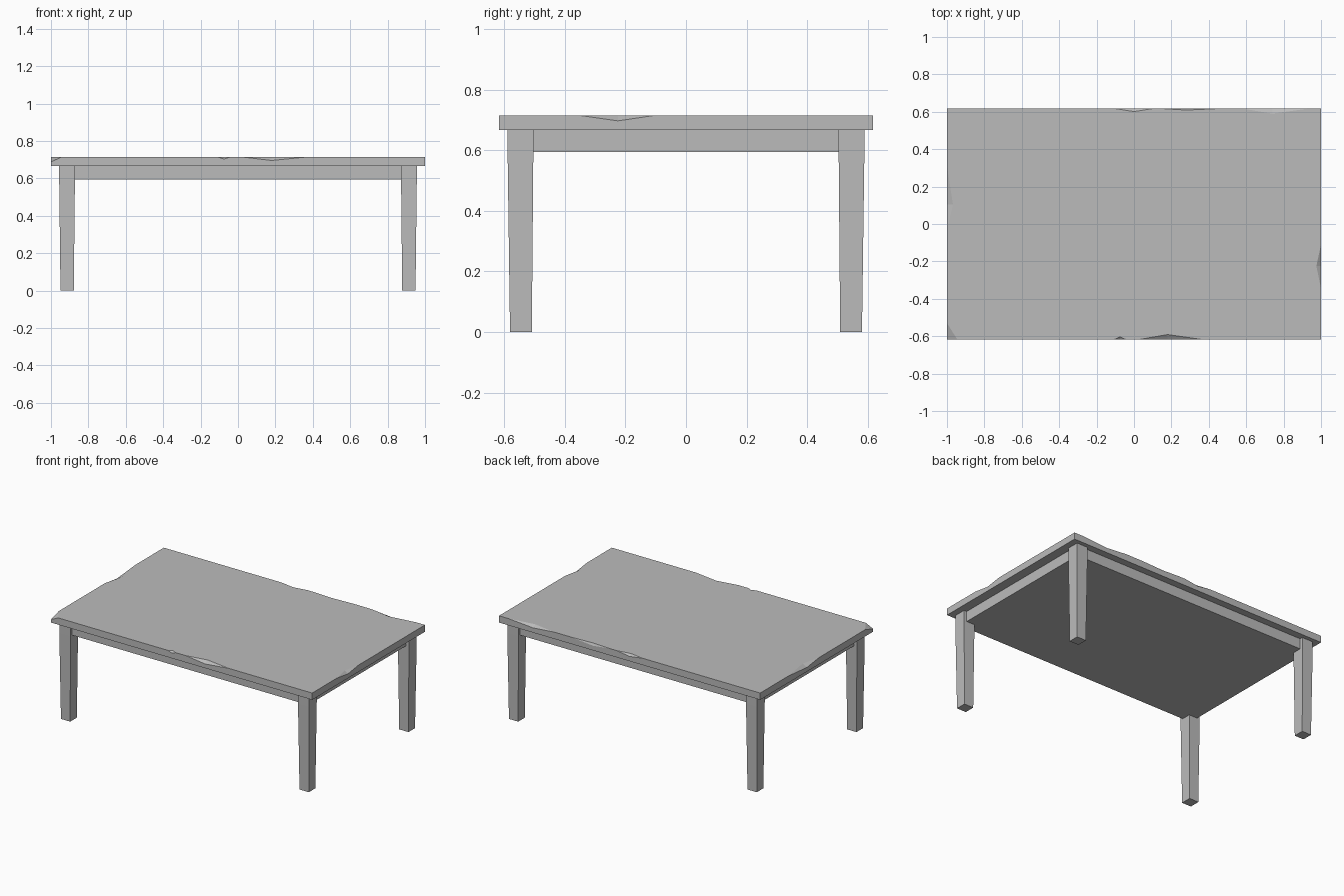
import bpy, bmesh
from mathutils import Vector

cube = bpy.data.objects.get("Cube")
if cube:
    bpy.data.objects.remove(cube, do_unlink=True)

grey = bpy.data.materials.new("plain grey")
grey.use_nodes = True
grey.diffuse_color = (0.5, 0.5, 0.5, 1)
grey.node_tree.nodes["Principled BSDF"].inputs["Base Color"].default_value = (0.5, 0.5, 0.5, 1)

HX, HY = 1.0, 0.617              # half size of the top
TOP, UNDER, RAIL = 0.714, 0.667, 0.595


def add(name, bm):
    bmesh.ops.recalc_face_normals(bm, faces=bm.faces)
    mesh = bpy.data.meshes.new(name)
    bm.to_mesh(mesh)
    bm.free()
    mesh.materials.append(grey)
    obj = bpy.data.objects.new(name, mesh)
    bpy.context.collection.objects.link(obj)
    return obj


def loft(rings):
    """Solid through rectangles given as (x0, x1, y0, y1, z)."""
    bm = bmesh.new()
    loops = [[bm.verts.new((x, y, z)) for x, y in ((a, c), (b, c), (b, d), (a, d))]
             for a, b, c, d, z in rings]
    bm.faces.new(loops[0])
    bm.faces.new(loops[-1])
    for lo, hi in zip(loops, loops[1:]):
        for i in range(4):
            j = (i + 1) % 4
            bm.faces.new((lo[i], lo[j], hi[j], hi[i]))
    return bm


# Table top with one broken corner
slab = loft([(-HX, HX, -HY, HY, UNDER), (-HX, HX, -HY, HY, TOP)])
a, b, c = (Vector(p) for p in ((-0.945, -HY, TOP), (-HX, -0.53, TOP), (-HX, -HY, 0.688)))
normal = (b - a).cross(c - a)
if normal.z < 0:
    normal.negate()
bmesh.ops.bisect_plane(slab, geom=slab.verts[:] + slab.edges[:] + slab.faces[:],
                       plane_co=a, plane_no=normal, clear_outer=True)
bmesh.ops.holes_fill(slab, edges=[e for e in slab.edges if e.is_boundary], sides=0)
table_top = add("table_top", slab)


def chip(side, start, mid, end, inset, drop):
    """Cut a two-faced notch out of the upper edge on one side."""
    def point(t, d, z):
        x, y = {"front": (t, d - HY), "back": (t, HY - d),
                "left": (HX - d, t), "right": (d - HX, t)}[side]
        return Vector((x, y, z))
    p, q = point(mid, inset, TOP), point(mid, 0, TOP - drop)
    m = (p + q) / 2
    ends = [point(t, 0, TOP) * 2 - m for t in (start, end)]
    bm = bmesh.new()
    for v in (p * 2 - q, q * 2 - p, *ends):
        bm.verts.new(v)
    bmesh.ops.convex_hull(bm, input=bm.verts)
    cutter = add("chip_cutter", bm)
    mod = table_top.modifiers.new("chip", "BOOLEAN")
    mod.operation, mod.solver, mod.object = "DIFFERENCE", "EXACT", cutter
    bpy.context.view_layer.objects.active = table_top
    bpy.ops.object.modifier_apply(modifier=mod.name)
    bpy.data.objects.remove(cutter, do_unlink=True)


# Worn chips along the edges
chip("front", 0.03, 0.18, 0.36, 0.026, 0.018)
chip("front", -0.105, -0.075, -0.045, 0.014, 0.011)
chip("left", -0.345, -0.225, -0.11, 0.025, 0.017)
chip("right", -0.03, 0.105, 0.31, 0.032, 0.018)
chip("back", -0.1, 0, 0.1, 0.016, 0.014)
chip("back", 0.15, 0.28, 0.45, 0.008, 0.015)
chip("back", 0.58, 0.74, 0.93, 0.027, 0.014)

# Solid block under the top, set in from the legs
add("apron", loft([(-0.935, 0.935, -0.568, 0.568, RAIL), (-0.935, 0.935, -0.568, 0.568, UNDER)]))

# Tapered legs
for sx, left in ((1, "left"), (-1, "right")):
    for sy, end in ((1, "back"), (-1, "front")):
        add(f"{end}_{left}_leg", loft([
            (sx * 0.878, sx * 0.949, sy * 0.509, sy * 0.581, 0),
            (sx * 0.872, sx * 0.956, sy * 0.504, sy * 0.589, RAIL),
            (sx * 0.872, sx * 0.956, sy * 0.504, sy * 0.589, UNDER)]))
